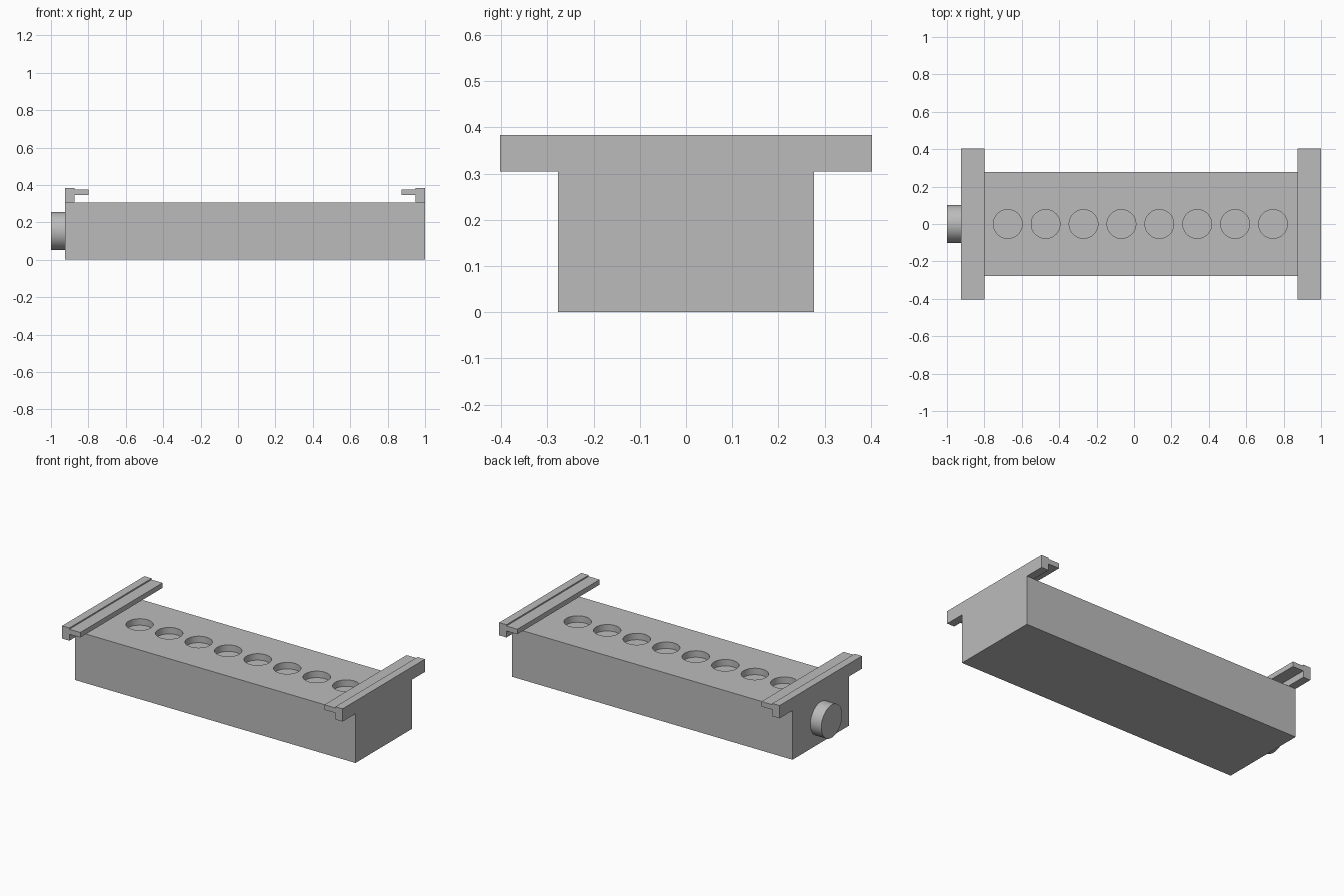
import bpy
import bmesh
from mathutils import Matrix

cube = bpy.data.objects.get("Cube")
if cube:
    bpy.data.objects.remove(cube, do_unlink=True)

grey = bpy.data.materials.new("plain grey")
grey.use_nodes = True
colour = (0.5, 0.5, 0.5, 1)
grey.diffuse_color = colour
grey.node_tree.nodes["Principled BSDF"].inputs["Base Color"].default_value = colour

BODY_LEFT, BODY_RIGHT = -0.925, 1.0
BODY_TOP = 0.305
HALF_DEPTH = 0.277
RAIL_HALF = 0.403


def finish(bm, name):
    bmesh.ops.recalc_face_normals(bm, faces=bm.faces)
    mesh = bpy.data.meshes.new(name)
    bm.to_mesh(mesh)
    bm.free()
    mesh.materials.append(grey)
    obj = bpy.data.objects.new(name, mesh)
    bpy.context.collection.objects.link(obj)
    return obj


def smooth(obj):
    bpy.ops.object.select_all(action="DESELECT")
    obj.select_set(True)
    bpy.context.view_layer.objects.active = obj
    bpy.ops.object.shade_smooth_by_angle()


def add_cylinder(bm, radius, depth, matrix):
    bmesh.ops.create_cone(bm, cap_ends=True, segments=48, radius1=radius,
                          radius2=radius, depth=depth, matrix=matrix)


def rail(name, outer, inward):
    # Upright with a thinner lip, extruded along y
    profile = [(0, BODY_TOP), (0, 0.384), (0.05, 0.384), (0.05, 0.376),
               (0.125, 0.376), (0.125, 0.345), (0.05, 0.345), (0.05, BODY_TOP)]
    bm = bmesh.new()
    verts = [bm.verts.new((outer + inward * x, -RAIL_HALF, z)) for x, z in profile]
    face = bm.faces.new(verts)
    result = bmesh.ops.extrude_face_region(bm, geom=[face], use_keep_orig=True)
    moved = [v for v in result["geom"] if isinstance(v, bmesh.types.BMVert)]
    bmesh.ops.translate(bm, verts=moved, vec=(0, 2 * RAIL_HALF, 0))
    return finish(bm, name)


# Main block
bm = bmesh.new()
size = (BODY_RIGHT - BODY_LEFT, 2 * HALF_DEPTH, BODY_TOP)
centre = ((BODY_LEFT + BODY_RIGHT) / 2, 0, BODY_TOP / 2)
bmesh.ops.create_cube(bm, size=1, matrix=Matrix.Translation(centre) @ Matrix.Diagonal((*size, 1)))
body = finish(bm, "body")

# Row of round recesses sunk into the top
bm = bmesh.new()
for i in range(8):
    add_cylinder(bm, 0.077, 0.08, Matrix.Translation((-0.675 + 0.2026 * i, 0, BODY_TOP)))
cutter = finish(bm, "recess_cutter")
cut = body.modifiers.new("recesses", "BOOLEAN")
cut.operation = "DIFFERENCE"
cut.solver = "EXACT"
cut.object = cutter
bpy.context.view_layer.objects.active = body
body.select_set(True)
bpy.ops.object.modifier_apply(modifier=cut.name)
bpy.data.objects.remove(cutter, do_unlink=True)
smooth(body)

# Mounting rails at both ends
rail("right_rail", BODY_LEFT, 1)
rail("left_rail", BODY_RIGHT, -1)

# Round plug on the right end
bm = bmesh.new()
add_cylinder(bm, 0.102, 0.075,
             Matrix.Translation((-0.9625, 0, 0.153)) @ Matrix.Rotation(1.5707963, 4, "Y"))
smooth(finish(bm, "end_plug"))
